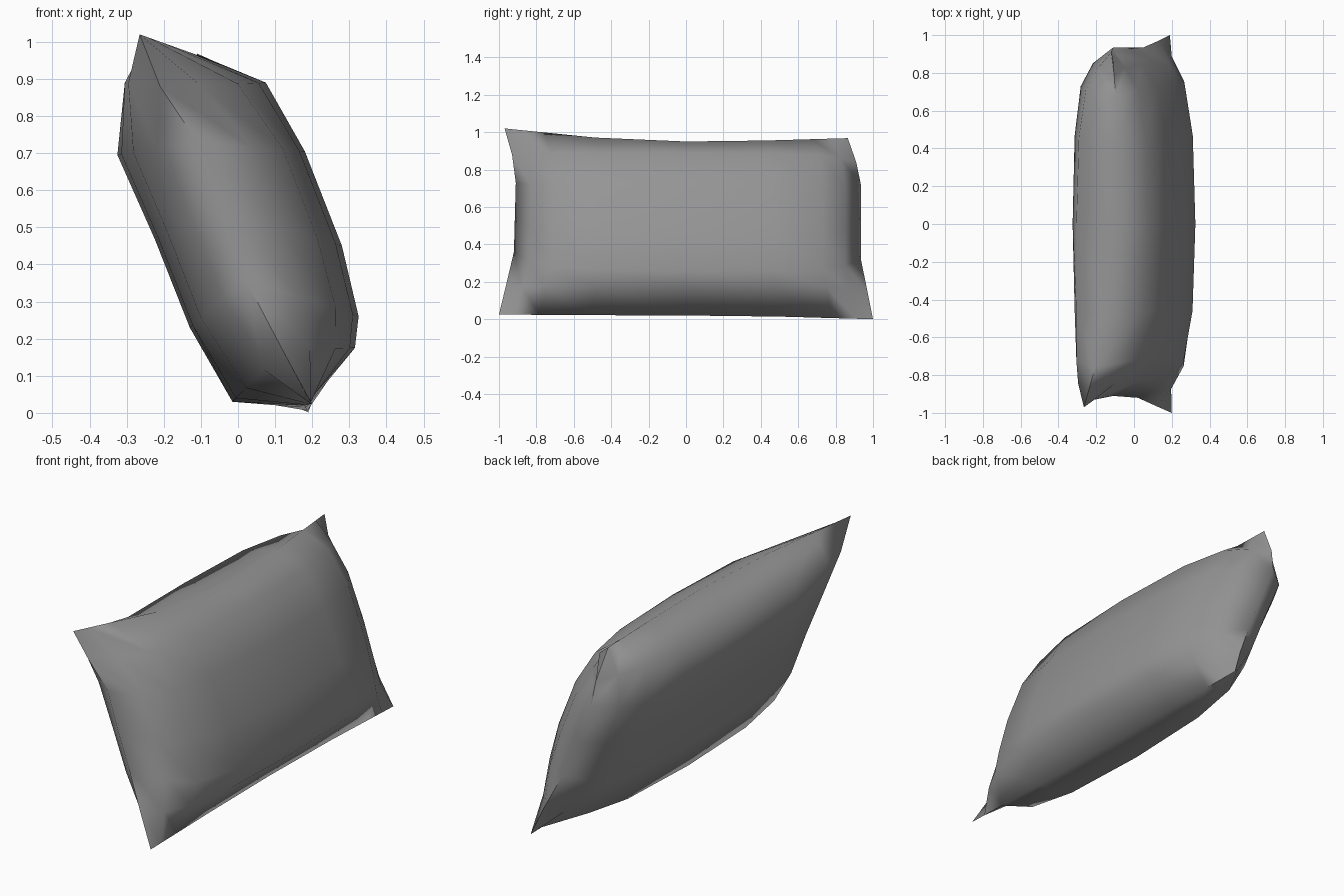
import bpy
import bmesh
import math
from mathutils import Vector

cube = bpy.data.objects.get("Cube")
if cube:
    bpy.data.objects.remove(cube, do_unlink=True)

# Cushion fabric
fabric = bpy.data.materials.new("grey fabric")
fabric.use_nodes = True
grey = (0.3, 0.3, 0.3, 1)
fabric.diffuse_color = grey
fabric.node_tree.nodes["Principled BSDF"].inputs["Base Color"].default_value = grey

# Middle cross-section (x, z): both faces run from top seam to bottom seam
top_seam, bottom_seam = (-.07, .95), (.18, .02)
right_face = [top_seam, (.075, .89), (.18, .705), (.28, .45),
              (.325, .26), (.315, .175), bottom_seam]
left_face = [top_seam, (-.305, .89), (-.325, .695), (-.225, .47),
             (-.13, .23), (-.015, .03), bottom_seam]

# End seams (x, y, z), pinched out to points at the corners
front_seam = [(-.265, -.97, 1.02), (-.21, -.93, .88), (-.11, -.91, .73),
              (-.05, -.915, .55), (.02, -.92, .36), (.12, -.965, .17), (.2, -1, .025)]
back_seam = [(-.11, .865, .968), (-.12, .91, .84), (-.11, .935, .72),
             (-.03, .935, .52), (.05, .935, .32), (.13, .97, .15), (.19, 1, 0)]

# Stations along the cushion: share of the way to the end, and fullness there
stations = [(-1, 0), (-.91, .5), (-.78, .8), (-.5, .95), (0, 1),
            (.5, .95), (.78, .8), (.91, .5), (1, 0)]
last = len(front_seam) - 1


def place(row, share, full, face):
    end = Vector((front_seam if share < 0 else back_seam)[row])
    x, z = face[row]
    if row in (0, last):
        # Seams run straight out to the corners
        full = min(1, 1.4 * (1 - abs(share)))
    elif row == 1 and face is left_face and share < 0:
        # The upper front corner stays wide on its left face
        full = min(1, 10 * (1 - abs(share)))
    elif row in (1, last - 1):
        full **= 1.4
    point = end.lerp(Vector((x, 0, z)), full)
    point.y = end.y * abs(share)
    return point


bm = bmesh.new()
for face in (right_face, left_face):
    grid = [[bm.verts.new(place(row, share, full, face)) for row in range(last + 1)]
            for share, full in stations]
    for a, b in zip(grid, grid[1:]):
        for row in range(last):
            bm.faces.new((a[row], a[row + 1], b[row + 1], b[row]))

# Sew the two faces together along the seam
bmesh.ops.remove_doubles(bm, verts=bm.verts, dist=.001)
bmesh.ops.recalc_face_normals(bm, faces=bm.faces)
mesh = bpy.data.meshes.new("cushion")
bm.to_mesh(mesh)
bm.free()
mesh.materials.append(fabric)
cushion = bpy.data.objects.new("cushion", mesh)
bpy.context.collection.objects.link(cushion)

bpy.ops.object.select_all(action="DESELECT")
cushion.select_set(True)
bpy.context.view_layer.objects.active = cushion
bpy.ops.object.shade_smooth_by_angle(angle=math.radians(75))
